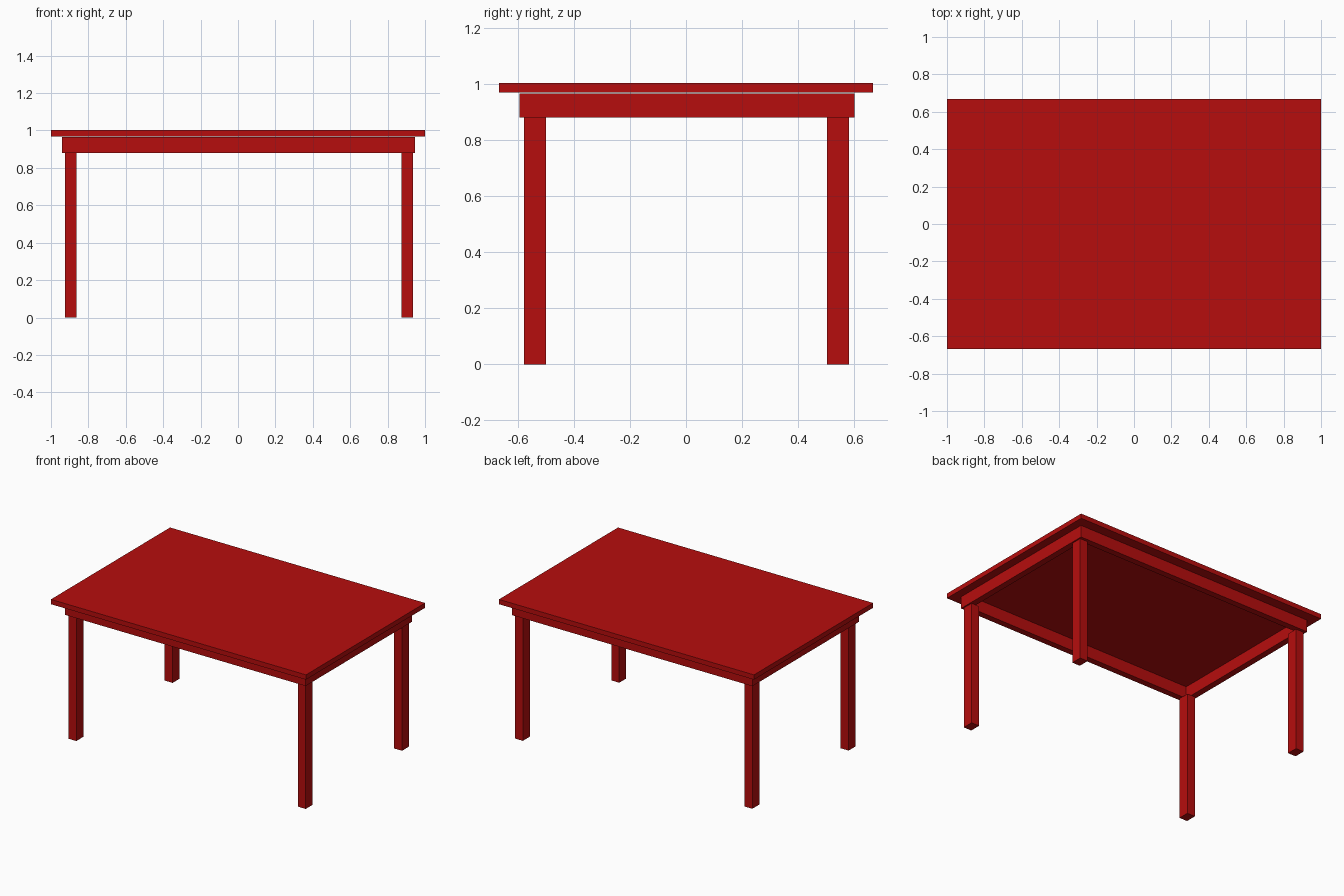
import bpy
import bmesh
from mathutils import Vector

if "Cube" in bpy.data.objects:
    bpy.data.objects.remove(bpy.data.objects["Cube"])

red = bpy.data.materials.new("red_paint")
red.diffuse_color = (0.47, 0.004, 0.004, 1.0)
red.use_nodes = True
red.node_tree.nodes["Principled BSDF"].inputs["Base Color"].default_value = red.diffuse_color


def add_boxes(name, boxes):
    """One object made of boxes, each given as (low corner, high corner)."""
    bm = bmesh.new()
    for lo, hi in boxes:
        lo, hi = Vector(lo), Vector(hi)
        for v in bmesh.ops.create_cube(bm, size=1)["verts"]:
            v.co = Vector(c * s for c, s in zip(v.co, hi - lo)) + (lo + hi) / 2
    mesh = bpy.data.meshes.new(name)
    bm.to_mesh(mesh)
    bm.free()
    mesh.materials.append(red)
    obj = bpy.data.objects.new(name, mesh)
    bpy.context.collection.objects.link(obj)
    return obj


# Table top
add_boxes("table_top", [((-1, -0.667, 0.968), (1, 0.667, 1.002))])

# Apron: four rails forming an open frame under the top
X0, X1, Y0, Y1 = -0.94, 0.945, -0.593, 0.60
Z0, Z1, T = 0.88, 0.965, 0.045
add_boxes("front_apron", [((X0, Y0, Z0), (X1, Y0 + T, Z1))])
add_boxes("back_apron", [((X0, Y1 - T, Z0), (X1, Y1, Z1))])
add_boxes("left_apron", [((X0, Y0 + T, Z0), (X0 + T, Y1 - T, Z1))])
add_boxes("right_apron", [((X1 - T, Y0 + T, Z0), (X1, Y1 - T, Z1))])

# Legs standing under the apron corners
for side, x in (("left", -0.895), ("right", 0.904)):
    for end, y in (("front", -0.538), ("back", 0.541)):
        add_boxes(f"{end}_{side}_leg",
                  [((x - 0.031, y - 0.039, 0), (x + 0.031, y + 0.039, Z0))])
